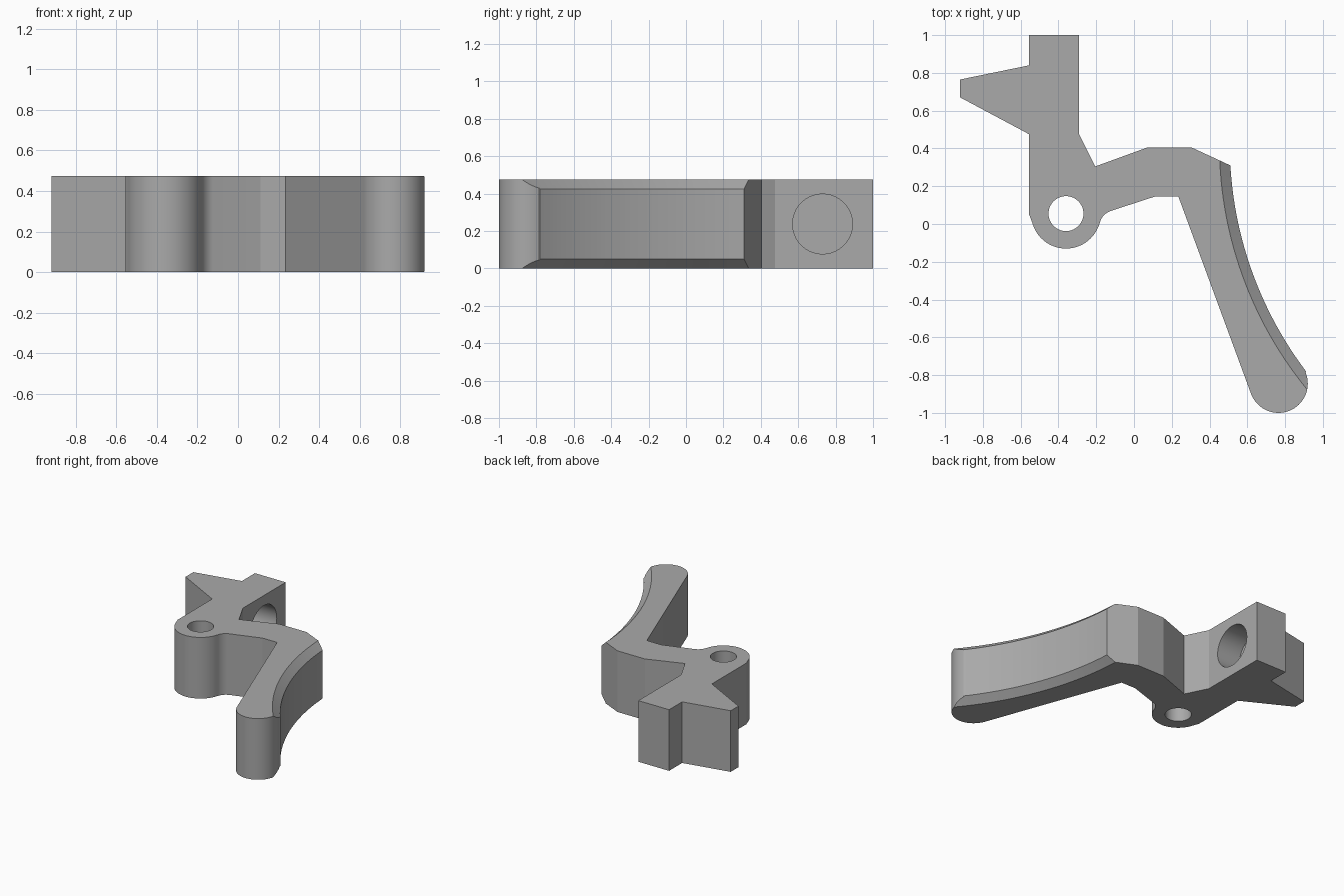
import bpy, bmesh
from math import cos, sin, radians, atan2, degrees
from mathutils import Matrix, Vector

if "Cube" in bpy.data.objects:
    bpy.data.objects.remove(bpy.data.objects["Cube"])

HEIGHT = 0.475
PIVOT = (-0.36, 0.055)
CURVE = (2.507, 0.425)      # centre of the finger curve
CURVE_R = 2.0
TIP, TIP_R = (0.765, -0.845), 0.155

grey = bpy.data.materials.new("plain grey")
grey.use_nodes = True
colour = (0.4, 0.4, 0.4, 1)
grey.diffuse_color = colour
grey.node_tree.nodes["Principled BSDF"].inputs["Base Color"].default_value = colour


def arc(centre, radius, start, end, steps):
    """Points along an arc, angles in degrees."""
    angles = [radians(start + (end - start) * i / steps) for i in range(steps + 1)]
    return [(centre[0] + radius * cos(a), centre[1] + radius * sin(a)) for a in angles]


def angle_to(centre, point):
    return degrees(atan2(point[1] - centre[1], point[0] - centre[0])) % 360


def make_object(name, bm):
    bmesh.ops.recalc_face_normals(bm, faces=bm.faces)
    mesh = bpy.data.meshes.new(name)
    bm.to_mesh(mesh)
    bm.free()
    mesh.materials.append(grey)
    obj = bpy.data.objects.new(name, mesh)
    bpy.context.collection.objects.link(obj)
    return obj


def cone(name, r1, r2, depth, matrix, segments=64):
    bm = bmesh.new()
    bmesh.ops.create_cone(bm, cap_ends=True, segments=segments, radius1=r1,
                          radius2=r2, depth=depth, matrix=matrix)
    return make_object(name, bm)


# Outline of the whole lever: block, arm, curved finger, pivot, wedge
curve_top, curve_end = (0.51, 0.31), (0.908, -0.782)
outline = [(-0.555, 1), (-0.29, 1), (-0.29, 0.475), (-0.205, 0.305),
           (0.07, 0.405), (0.305, 0.405)]
outline += arc(CURVE, CURVE_R, angle_to(CURVE, curve_top),
               angle_to(CURVE, curve_end), 32)
outline += arc(TIP, TIP_R, 22, -160, 40)
outline += [(0.235, 0.145), (0.11, 0.145)]
outline += arc((-0.094, -0.016), 0.09, 110, 165, 10)
outline += arc(PIVOT, 0.185, -16, -165, 36)
outline += [(-0.555, 0.05), (-0.555, 0.475), (-0.92, 0.67),
            (-0.92, 0.765), (-0.555, 0.84)]

bm = bmesh.new()
face = bm.faces.new([bm.verts.new((x, y, 0)) for x, y in outline])
lifted = bmesh.ops.extrude_face_region(bm, geom=[face])["geom"]
bmesh.ops.translate(bm, vec=(0, 0, HEIGHT),
                    verts=[v for v in lifted if isinstance(v, bmesh.types.BMVert)])
lever = make_object("lever", bm)

# Cutters: pivot hole, blind side hole, chamfers along the finger curve
side_turn = Matrix.Rotation(radians(90), 4, "Y")
cutters = [
    cone("pivot_hole_cutter", 0.0925, 0.0925, 1,
         Matrix.Translation((*PIVOT, HEIGHT / 2))),
    cone("side_hole_cutter", 0.16, 0.16, 0.4,
         Matrix.Translation((-0.29, 0.73, HEIGHT / 2)) @ side_turn),
]
small, large, depth = CURVE_R - 0.0275, CURVE_R + 0.0825, 0.1
for name, z, r1, r2 in (("top", HEIGHT - 0.025, small, large),
                        ("bottom", 0.025, large, small)):
    cutters.append(cone(name + "_chamfer_cutter", r1, r2, depth,
                        Matrix.Translation((*CURVE, z)), 256))

for cutter in cutters:
    mod = lever.modifiers.new(cutter.name, "BOOLEAN")
    mod.operation = "DIFFERENCE"
    mod.solver = "EXACT"
    mod.object = cutter

# Bake the cuts, then drop the cutters
bpy.context.view_layer.update()
cut_mesh = bpy.data.meshes.new_from_object(
    lever.evaluated_get(bpy.context.evaluated_depsgraph_get()))
lever.modifiers.clear()
lever.data = cut_mesh
for cutter in cutters:
    bpy.data.objects.remove(cutter)

bpy.ops.object.select_all(action="DESELECT")
lever.select_set(True)
bpy.context.view_layer.objects.active = lever
bpy.ops.object.shade_smooth_by_angle(angle=radians(14))
